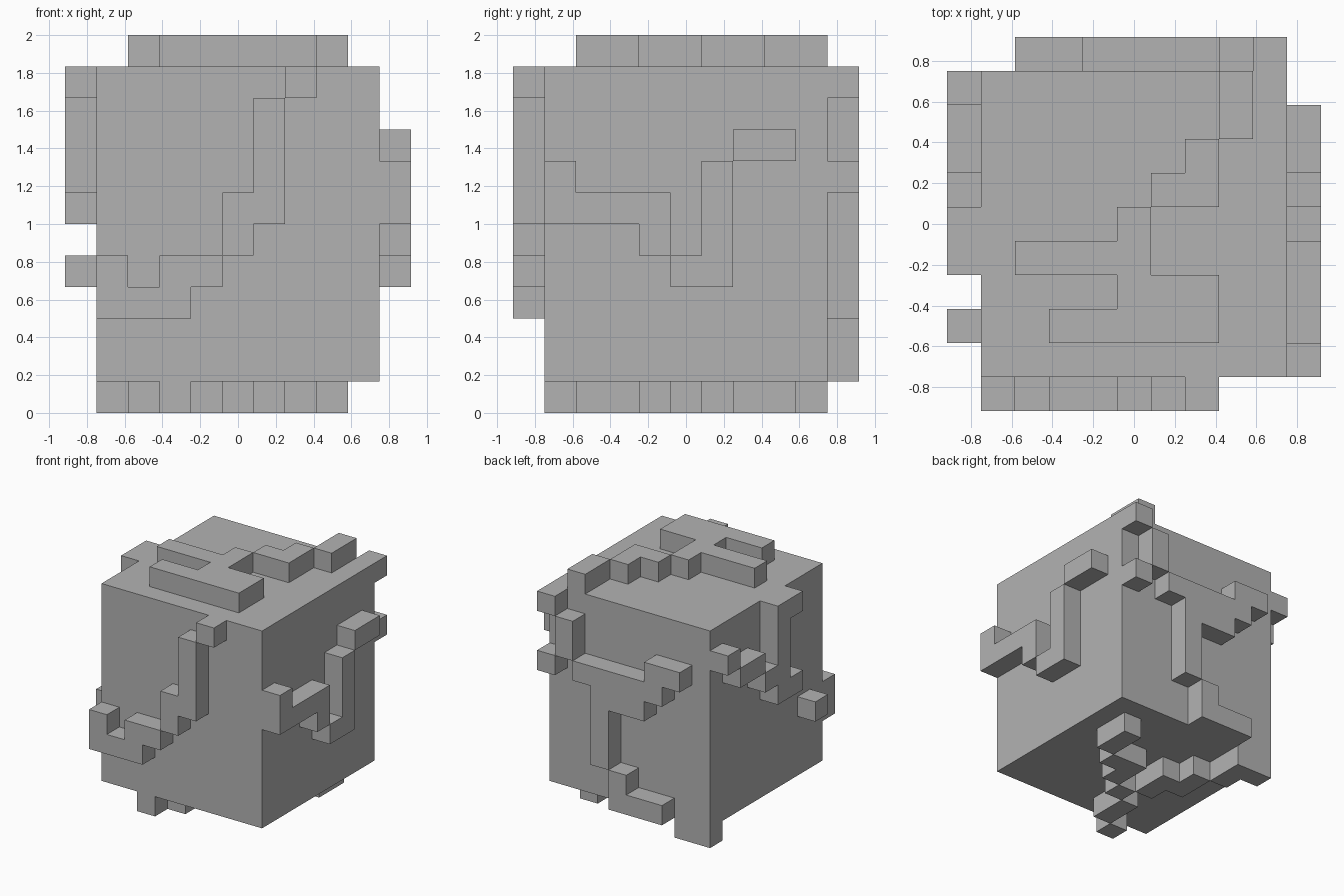
import bpy
import bmesh
from mathutils import Vector

if "Cube" in bpy.data.objects:
    bpy.data.objects.remove(bpy.data.objects["Cube"], do_unlink=True)

CELL = 1 / 6
COLS, ROWS = 9, 10
CENTRE = Vector((0, 0, 1))
HALF = Vector((COLS, COLS, ROWS)) * CELL / 2
X, Y, Z = Vector((1, 0, 0)), Vector((0, 1, 0)), Vector((0, 0, 1))

# One plain stone colour
stone = bpy.data.materials.new("grey_stone")
stone.use_nodes = True
stone.diffuse_color = (0.45, 0.45, 0.45, 1)
stone.node_tree.nodes["Principled BSDF"].inputs["Base Color"].default_value = stone.diffuse_color


def finish(name, bm):
    mesh = bpy.data.meshes.new(name)
    bm.to_mesh(mesh)
    bm.free()
    mesh.materials.append(stone)
    obj = bpy.data.objects.new(name, mesh)
    bpy.context.collection.objects.link(obj)
    return obj


def add_core():
    bm = bmesh.new()
    bmesh.ops.create_cube(bm, size=2)
    bmesh.ops.scale(bm, vec=HALF, verts=bm.verts)
    bmesh.ops.translate(bm, vec=CENTRE, verts=bm.verts)
    finish("block_core", bm)


def add_ridge(name, right, up, normal, pattern):
    """Lay out the marked cells on one side of the core and raise them by one cell."""
    rows = pattern.split()
    origin = CENTRE + normal * HALF.dot(Vector(map(abs, normal)))
    origin -= right * HALF.dot(right) + up * HALF.dot(up)
    flip = right.cross(up).dot(normal) < 0
    bm = bmesh.new()
    corners = {}

    def corner(c, r):
        if (c, r) not in corners:
            corners[c, r] = bm.verts.new(origin + (right * c + up * r) * CELL)
        return corners[c, r]

    for r, row in enumerate(reversed(rows)):
        for c, mark in enumerate(row):
            if mark == "#":
                quad = [corner(c, r), corner(c + 1, r), corner(c + 1, r + 1), corner(c, r + 1)]
                bm.faces.new(quad[::-1] if flip else quad)

    raised = bmesh.ops.extrude_face_region(bm, geom=bm.faces[:])["geom"]
    moved = [v for v in raised if isinstance(v, bmesh.types.BMVert)]
    bmesh.ops.translate(bm, vec=normal * CELL, verts=moved)
    bmesh.ops.dissolve_limit(bm, angle_limit=0.01, verts=bm.verts[:], edges=bm.edges[:])
    finish(name, bm)


add_core()

# Winding ridges, one per side, drawn from the highest row down
add_ridge("front_ridge", X, Z, -Y, """
    ......#..
    .....#...
    .....#...
    .....#...
    ....##...
    ....#....
    #.##.....
    ###......
    .........
    .........""")

add_ridge("left_ridge", Y, Z, X, """
    .........
    .........
    ......##.
    #....#...
    ####.#...
    ...#.#...
    ....##...
    .........
    .........
    .........""")

add_ridge("back_ridge", X, Z, Y, """
    ........#
    .......#.
    .##....#.
    ..#####.#
    ...###...
    .....#...
    .....#...
    .....#...
    ....#....
    ..###....""")

add_ridge("right_ridge", Y, Z, -X, """
    ...##....
    ....#...#
    ....#.##.
    ....##...
    ...##....
    .........
    .#.......
    .........
    .........
    .........""")

add_ridge("top_ridge", X, Y, Z, """
    .......#.
    .......#.
    ......#..
    .....##..
    ....#....
    .####....
    ....###..
    ..#####..
    .........""")

add_ridge("bottom_ridge", X, Y, -Z, """
    ##.......
    .#.....#.
    ..#....#.
    ..##.##..
    ...#.#...
    ....#....
    ...#.....
    ...#.....
    ..#......""")
